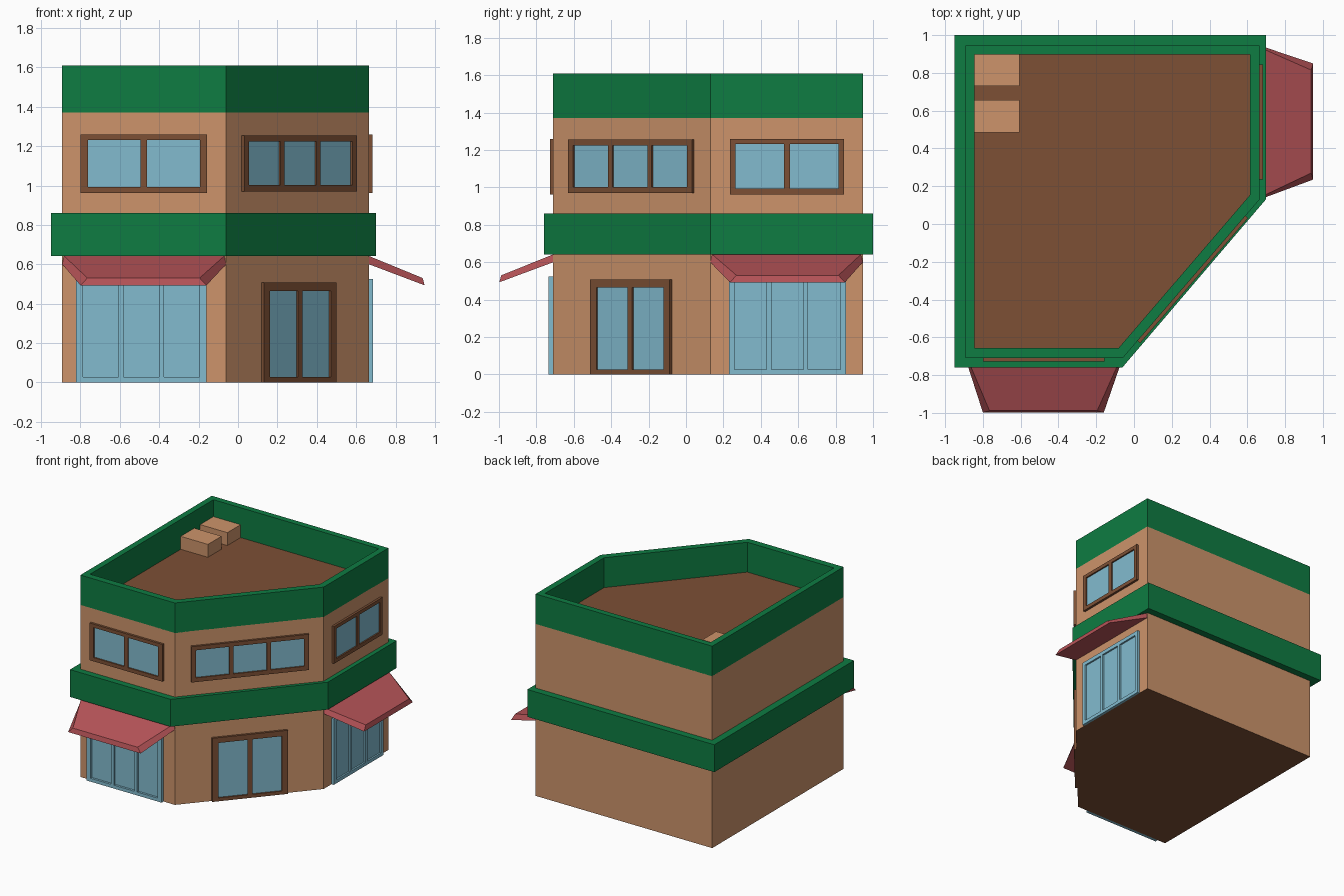
import bpy, bmesh
from mathutils import Matrix, Vector

if "Cube" in bpy.data.objects:
    bpy.data.objects.remove(bpy.data.objects["Cube"])


def material(name, r, g, b):
    m = bpy.data.materials.new(name)
    lin = [((c / 255 + 0.055) / 1.055) ** 2.4 for c in (r, g, b)]
    m.diffuse_color = (*lin, 1)
    m.use_nodes = True
    m.node_tree.nodes["Principled BSDF"].inputs["Base Color"].default_value = m.diffuse_color
    return m


TAN = material("tan wall", 205, 148, 107)
GREEN = material("green trim", 14, 124, 66)
BROWN = material("brown", 125, 80, 53)
BLUE = material("light blue glass", 130, 187, 207)
RED = material("red awning", 181, 83, 87)


def make(name, verts, faces, mats, matrix=None, fix=True):
    bm = bmesh.new()
    vs = [bm.verts.new(v) for v in verts]
    for f in faces:
        bm.faces.new([vs[i] for i in f])
    if fix:
        bmesh.ops.recalc_face_normals(bm, faces=bm.faces)
    me = bpy.data.meshes.new(name)
    bm.to_mesh(me)
    bm.free()
    for m in mats:
        me.materials.append(m)
    ob = bpy.data.objects.new(name, me)
    if matrix:
        ob.matrix_world = matrix
    bpy.context.collection.objects.link(ob)
    return ob


def prism(name, pts, z0, z1, mats):
    n = len(pts)
    verts = [(x, y, z) for z in (z0, z1) for x, y in pts]
    faces = [tuple(range(n)), tuple(range(n, 2 * n))]
    faces += [(i, (i + 1) % n, (i + 1) % n + n, i + n) for i in range(n)]
    return make(name, verts, faces, mats)


def ring(name, outer, inner, z0, z1, mat):
    n = len(outer)
    loops = [(outer, z0), (outer, z1), (inner, z1), (inner, z0)]
    verts = [(x, y, z) for pts, z in loops for x, y in pts]
    faces = [(k * n + i, k * n + (i + 1) % n,
              (k + 1) % 4 * n + (i + 1) % n, (k + 1) % 4 * n + i)
             for k in range(4) for i in range(n)]
    return make(name, verts, faces, [mat])


def outline(x0, x1, y0, y1, cx, cy):
    """Rectangle with its front right corner cut off."""
    return [(x0, y0), (cx, y0), (x1, cy), (x1, y1), (x0, y1)]


# Body, parapet and middle band
WALL = outline(-0.893, 0.665, -0.71, 0.945, -0.06, 0.13)
INNER = outline(-0.845, 0.615, -0.657, 0.897, -0.082, 0.155)
BAND = outline(-0.95, 0.70, -0.76, 1.0, -0.062, 0.132)
body = prism("walls", WALL, 0, 1.372, [TAN, BROWN])
for p in body.data.polygons:
    p.material_index = int(abs(p.normal.z) > 0.5)  # roof and underside
ring("parapet", WALL, INNER, 1.37, 1.61, GREEN)
ring("middle_band", BAND, INNER, 0.642, 0.86, GREEN)

# Roof boxes
for i, (y0, y1) in enumerate([(0.485, 0.657), (0.73, 0.897)]):
    prism(f"roof_box_{i + 1}", [(-0.845, y0), (-0.605, y0), (-0.605, y1), (-0.845, y1)],
          1.37, 1.475, [TAN])


# Wall frames: local x runs along the wall, y goes up, z points outward
def wall_frame(origin, u):
    u = Vector((*u, 0)).normalized()
    up = Vector((0, 0, 1))
    m = Matrix((u, up, u.cross(up))).transposed().to_4x4()
    m.translation = (*origin, 0)
    return m


FRONT = wall_frame((0, -0.71), (1, 0))
RIGHT = wall_frame((0.665, 0), (0, 1))
CORNER = wall_frame((0.3025, -0.29), (0.725, 0.84))


def window(name, frame, u0, u1, z0, z1, panes, side, mullion, bottom, top, mat, depth=0.018):
    # Frame: a grid of faces with the pane cells left open, thickened outward
    w = (u1 - u0 - 2 * side - (panes - 1) * mullion) / panes
    us = [u0]
    for k in range(panes):
        a = u0 + side + k * (w + mullion)
        us += [a, a + w]
    us.append(u1)
    zs = [z0, z0 + bottom, z1 - top, z1]
    n = len(us)
    verts = [(u, z, 0) for z in zs for u in us]
    faces = [(j * n + i, j * n + i + 1, (j + 1) * n + i + 1, (j + 1) * n + i)
             for j in range(3) for i in range(n - 1) if not (j == 1 and i % 2)]
    ob = make(name + "_frame", verts, faces, [mat], frame, fix=False)
    s = ob.modifiers.new("depth", "SOLIDIFY")
    s.thickness, s.offset = depth, 1
    # Glass plate set back inside the frame
    e = 0.01
    g = make(name + "_glass", [(u0 + e, z0 + e, 0), (u1 - e, z0 + e, 0),
                               (u1 - e, z1 - e, 0), (u0 + e, z1 - e, 0)],
             [(0, 1, 2, 3)], [BLUE], frame, fix=False)
    s = g.modifiers.new("depth", "SOLIDIFY")
    s.thickness, s.offset = 0.007, 1


# Upper windows and corner door
window("front_window", FRONT, -0.80, -0.157, 0.963, 1.26, 2, 0.037, 0.033, 0.03, 0.028, BROWN)
window("right_window", RIGHT, 0.235, 0.845, 0.963, 1.26, 2, 0.03, 0.03, 0.03, 0.028, BROWN)
window("corner_window", CORNER, -0.435, 0.44, 0.97, 1.255, 3, 0.035, 0.03, 0.033, 0.032, BROWN)
window("corner_door", CORNER, -0.28, 0.283, 0, 0.507, 2, 0.045, 0.035, 0.027, 0.042, BROWN)

# Shop windows
window("front_shop_window", FRONT, -0.822, -0.16, 0, 0.525, 3, 0.035, 0.025, 0.027, 0.03, BLUE, 0.024)
window("right_shop_window", RIGHT, 0.23, 0.855, 0, 0.525, 3, 0.03, 0.025, 0.027, 0.03, BLUE, 0.02)


# Awnings: sloping slabs that taper outward
def awning(name, frame, u0, u1, v0, v1, reach):
    e, t = 0.01, 0.035
    verts = [(u0 + e, 0.642, 0), (u1 - e, 0.642, 0), (v1 - t, 0.53, reach - 0.01), (v0 + t, 0.53, reach - 0.01),
             (u0, 0.60, 0), (u1, 0.60, 0), (v1, 0.493, reach), (v0, 0.493, reach)]
    faces = [(0, 1, 2, 3), (4, 5, 6, 7), (0, 1, 5, 4), (1, 2, 6, 5), (2, 3, 7, 6), (3, 0, 4, 7)]
    make(name, verts, faces, [RED], frame)


awning("front_awning", FRONT, -0.893, -0.06, -0.80, -0.16, 0.288)
awning("right_awning", RIGHT, 0.13, 0.945, 0.235, 0.85, 0.283)
